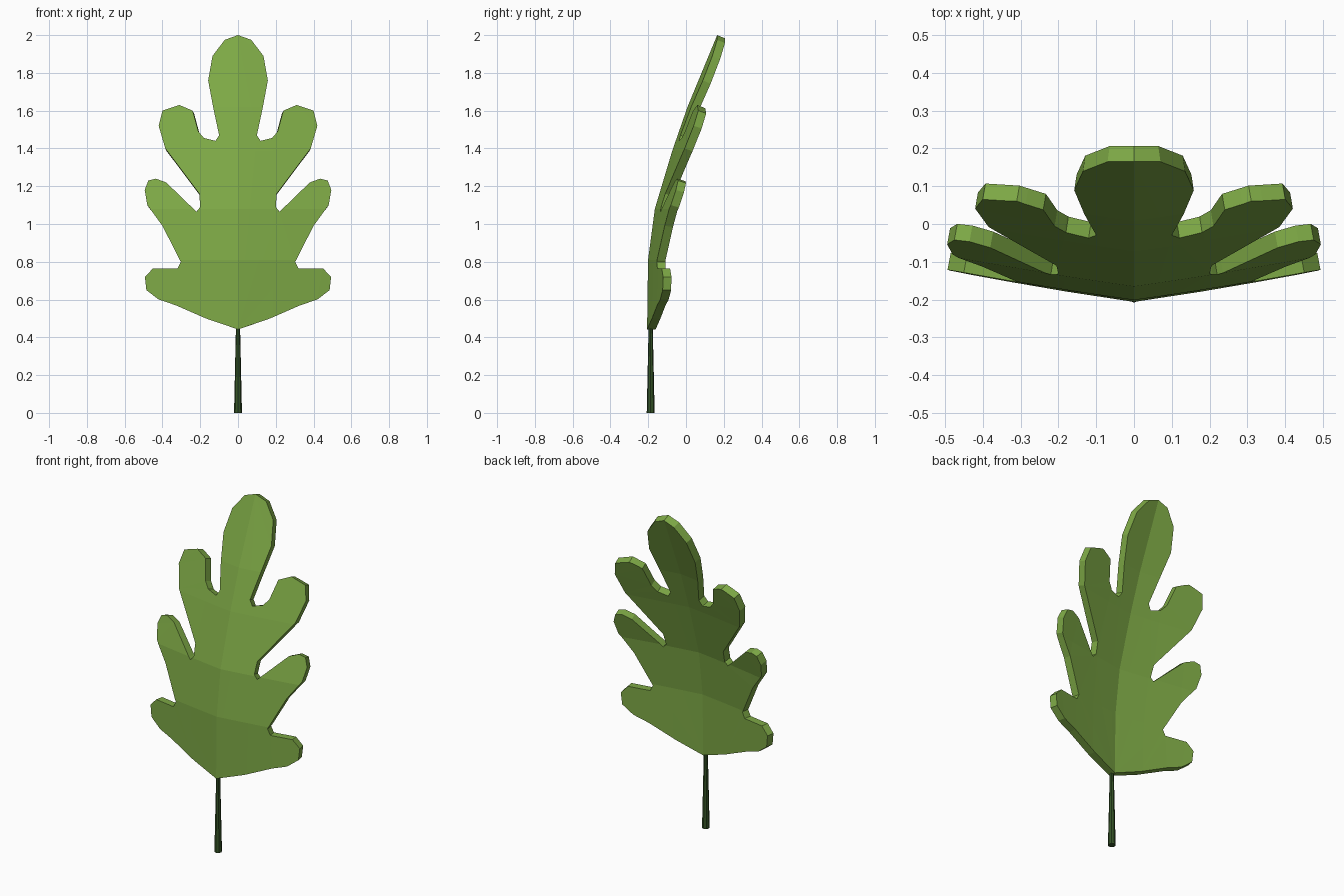
import bpy, bmesh
from mathutils import Vector

if "Cube" in bpy.data.objects:
    bpy.data.objects.remove(bpy.data.objects["Cube"])


def material(name, rgb):
    m = bpy.data.materials.new(name)
    m.diffuse_color = (*rgb, 1)
    m.use_nodes = True
    m.node_tree.nodes["Principled BSDF"].inputs["Base Color"].default_value = m.diffuse_color
    return m


leaf_green = material("leaf green", (0.205, 0.392, 0.060))
stem_green = material("dark stem green", (0.036, 0.088, 0.020))

# Right half of the lobed outline (x, z), from stem to tip
OUTLINE = [(0, .442), (.17, .50), (.33, .57), (.42, .60), (.485, .65), (.493, .72),
           (.45, .765), (.32, .765), (.303, .80), (.40, .99), (.48, 1.10), (.494, 1.18),
           (.475, 1.23), (.435, 1.24), (.38, 1.22), (.22, 1.065), (.20, 1.09),
           (.205, 1.16), (.385, 1.40), (.42, 1.52), (.40, 1.60), (.31, 1.63),
           (.24, 1.60), (.21, 1.49), (.18, 1.455), (.12, 1.44), (.10, 1.47),
           (.13, 1.61), (.158, 1.76), (.135, 1.89), (.07, 1.975), (0, 2.0)]
# Backward bend of the midrib (z, y)
BEND = [(.442, -.206), (.81, -.201), (1.08, -.165), (1.39, -.072), (1.62, .008), (2.0, .165)]


def depth(x, z):
    for (z0, y0), (z1, y1) in zip(BEND, BEND[1:]):
        if z <= z1 + 1e-5:
            break
    return y0 + (y1 - y0) * (z - z0) / (z1 - z0) + .14 * abs(x) + .05 * x * x


# Leaf blade: flat half outline, cut into facet bands, bent, mirrored, thickened
bm = bmesh.new()
bm.faces.new([bm.verts.new((x, 0, z)) for x, z in OUTLINE])
bm.normal_update()
bmesh.ops.triangulate(bm, faces=bm.faces[:])
cuts = [(Vector((0, 0, z)), Vector((0, 0, 1))) for z, _ in BEND[1:-1]]
cuts.append((Vector((.185, 0, 0)), Vector((1, 0, 0))))
for co, no in cuts:
    bmesh.ops.bisect_plane(bm, geom=bm.verts[:] + bm.edges[:] + bm.faces[:],
                           dist=1e-5, plane_co=co, plane_no=no)
for v in bm.verts:
    v.co.y = depth(v.co.x, v.co.z)
bm.normal_update()
me = bpy.data.meshes.new("leaf_blade")
bm.to_mesh(me)
bm.free()
me.materials.append(leaf_green)
blade = bpy.data.objects.new("leaf_blade", me)
bpy.context.collection.objects.link(blade)
mirror = blade.modifiers.new("mirror", "MIRROR")
mirror.use_clip = True
solid = blade.modifiers.new("thickness", "SOLIDIFY")
solid.thickness = .045
solid.offset = -1

# Tapered stem
bpy.ops.mesh.primitive_cone_add(vertices=8, radius1=.021, radius2=.011, depth=.455,
                                location=(0, -.187, .2275))
stem = bpy.context.object
stem.name = "stem"
stem.data.materials.append(stem_green)
